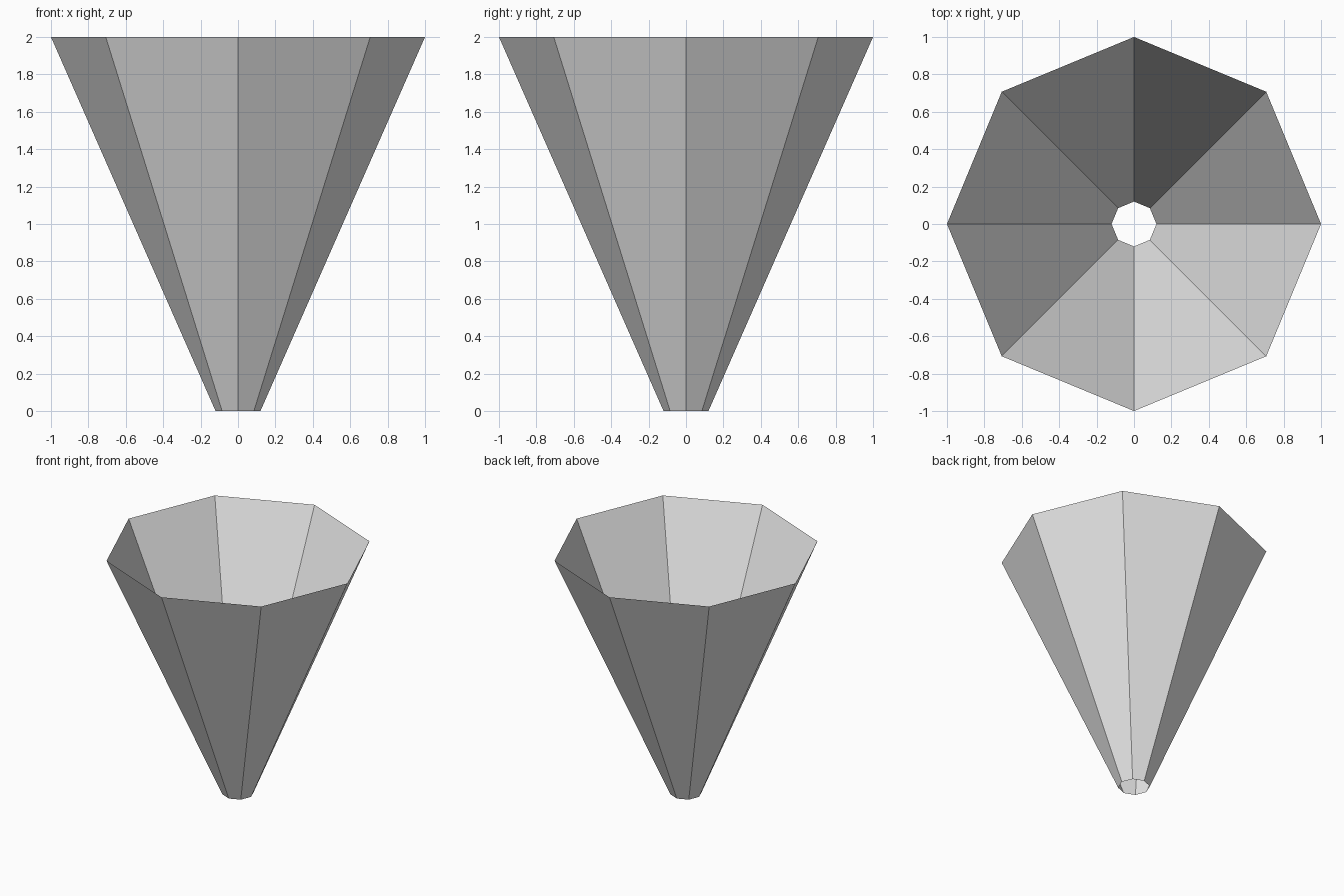
import bpy
import bmesh
from mathutils import Matrix

SIDES = 8
HEIGHT = 2.0
BOTTOM_RADIUS = 0.12
TOP_RADIUS = 1.0

default_cube = bpy.data.objects.get("Cube")
if default_cube:
    bpy.data.objects.remove(default_cube, do_unlink=True)


def make_material(name, color):
    mat = bpy.data.materials.new(name)
    mat.use_nodes = True
    mat.diffuse_color = color
    mat.node_tree.nodes["Principled BSDF"].inputs["Base Color"].default_value = color
    return mat


# Funnel wall: thin flat-sided sheet, open at both ends
bm = bmesh.new()
bmesh.ops.create_cone(
    bm, cap_ends=False, segments=SIDES,
    radius1=BOTTOM_RADIUS, radius2=TOP_RADIUS, depth=HEIGHT,
    matrix=Matrix.Translation((0, 0, HEIGHT / 2)),
)
mesh = bpy.data.meshes.new("funnel_wall")
bm.to_mesh(mesh)
bm.free()

funnel = bpy.data.objects.new("funnel_wall", mesh)
bpy.context.collection.objects.link(funnel)
mesh.materials.append(make_material("light_grey", (0.8, 0.8, 0.8, 1.0)))
